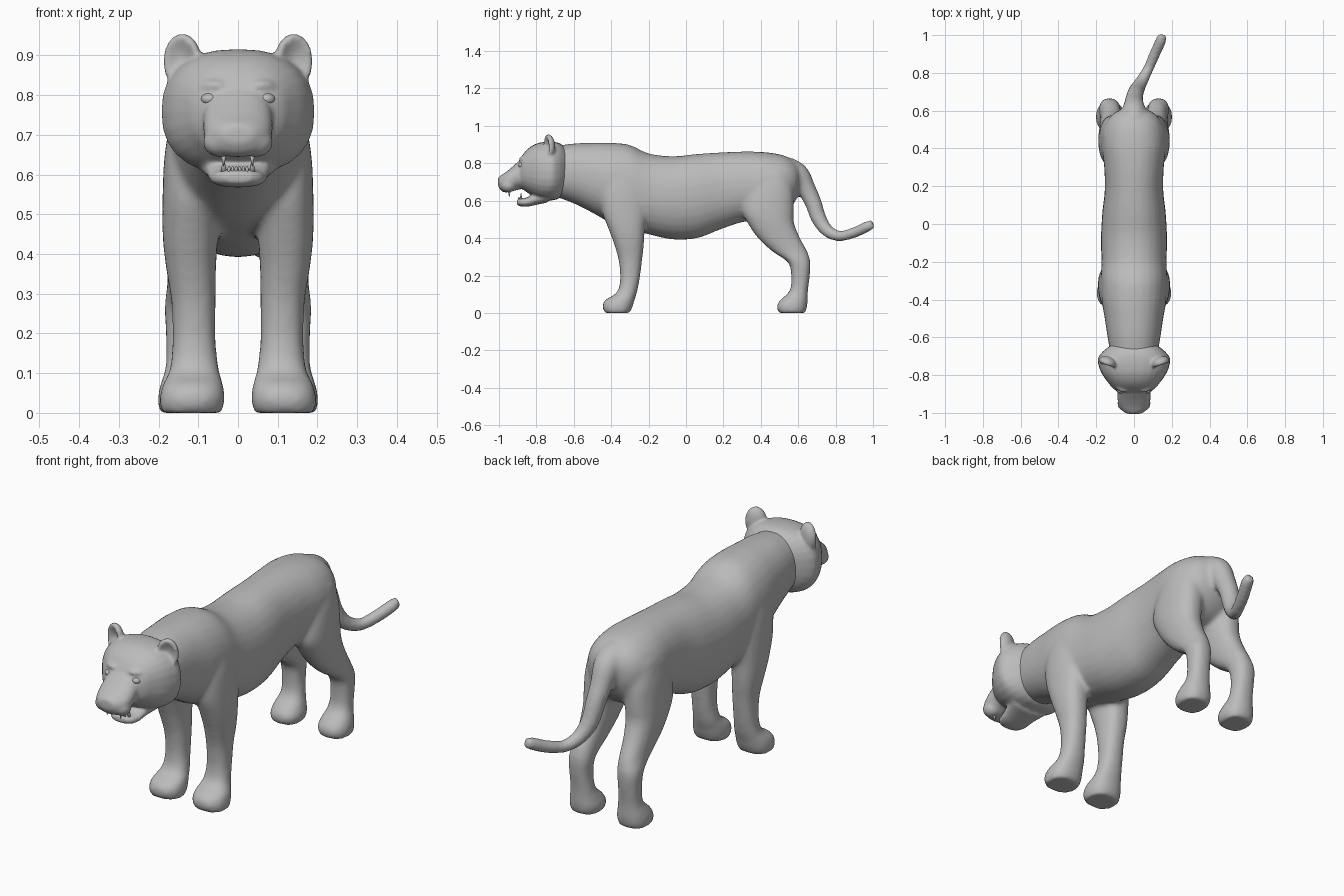
import bpy, bmesh, math
from mathutils import Vector, Matrix

if "Cube" in bpy.data.objects:
    bpy.data.objects.remove(bpy.data.objects["Cube"], do_unlink=True)

grey = bpy.data.materials.new("plain grey")
grey.use_nodes = True
grey.diffuse_color = (0.5, 0.5, 0.5, 1)
grey.node_tree.nodes["Principled BSDF"].inputs["Base Color"].default_value = (0.5, 0.5, 0.5, 1)
grey.node_tree.nodes["Principled BSDF"].inputs["Roughness"].default_value = 0.7

SIDES = 28


def spline(keys, steps=5):
    """Smooth interpolation through a list of equal-length tuples."""
    out = []
    for i in range(len(keys) - 1):
        a, b = keys[max(i - 1, 0)], keys[i]
        c, d = keys[i + 1], keys[min(i + 2, len(keys) - 1)]
        for s in range(steps):
            t = s / steps
            out.append([q + t / 2 * (r - p + t * (2 * p - 5 * q + 4 * r - u + t * (3 * (q - r) + u - p)))
                        for p, q, r, u in zip(a, b, c, d)])
    return out + [list(keys[-1])]


def oval(power):
    """Unit superellipse."""
    for k in range(SIDES):
        c, s = math.cos(math.tau * k / SIDES), math.sin(math.tau * k / SIDES)
        yield math.copysign(abs(c) ** (2 / power), c), math.copysign(abs(s) ** (2 / power), s)


def skin(bm, rings):
    rings = [[bm.verts.new(p) for p in ring] for ring in rings]
    for a, b in zip(rings, rings[1:]):
        for k in range(SIDES):
            bm.faces.new((a[k], a[k - 1], b[k - 1], b[k]))
    bm.faces.new(rings[0])
    bm.faces.new(rings[-1])


def loft_y(bm, keys, power=2.2):
    """Sections along y: y, half width, bottom, top."""
    skin(bm, [[(w * c, y, (lo + hi) / 2 + (hi - lo) / 2 * s) for c, s in oval(power)]
              for y, w, lo, hi in spline(keys)])


def loft_leg(bm, keys, side, power=2.3):
    """Sections along z: z, inner x, outer x, front y, back y."""
    skin(bm, [[(side * ((xi + xo) / 2 + (xo - xi) / 2 * c), (yf + yb) / 2 + (yb - yf) / 2 * s, z)
               for c, s in oval(power)] for z, xi, xo, yf, yb in spline(keys)])


def tube(bm, keys):
    """Round tube along a path: x, y, z, radius."""
    pts = spline(keys)
    rings = []
    for i, p in enumerate(pts):
        along = Vector(pts[min(i + 1, len(pts) - 1)][:3]) - Vector(pts[max(i - 1, 0)][:3])
        up = along.cross(Vector((1, 0, 0))).normalized()
        across = up.cross(along).normalized()
        rings.append([Vector(p[:3]) + p[3] * (c * across + s * up) for c, s in oval(2)])
    skin(bm, rings)


def ball(bm, centre, radii, turn=0, dent=0):
    """Ellipsoid; dent hollows its front side."""
    verts = bmesh.ops.create_uvsphere(bm, u_segments=24, v_segments=16, radius=1)["verts"]
    place = Matrix.Translation(centre) @ Matrix.Rotation(turn, 4, "Z") @ Matrix.Diagonal((*radii, 1))
    for v in verts:
        if v.co.y < 0:
            v.co.y += dent * max(0, 1 - 1.25 * (v.co.x ** 2 + v.co.z ** 2))
        v.co = place @ v.co


def finish(bm, name, voxel=0, smoothing=0):
    bmesh.ops.recalc_face_normals(bm, faces=bm.faces)
    mesh = bpy.data.meshes.new(name)
    bm.to_mesh(mesh)
    bm.free()
    mesh.materials.append(grey)
    mesh.shade_smooth()
    obj = bpy.data.objects.new(name, mesh)
    bpy.context.collection.objects.link(obj)
    if voxel:
        fuse = obj.modifiers.new("fuse", "REMESH")
        fuse.mode, fuse.voxel_size, fuse.use_smooth_shade = "VOXEL", voxel, True
        relax = obj.modifiers.new("relax", "SMOOTH")
        relax.factor, relax.iterations = 0.5, smoothing
    return obj


# Body: torso, legs and tail fused into one skin
bm = bmesh.new()
loft_y(bm, [(-.72, .12, .63, .89), (-.6, .14, .585, .906), (-.5, .155, .535, .91),
            (-.4, .172, .48, .91), (-.3, .176, .45, .898), (-.2, .173, .42, .853),
            (-.07, .175, .393, .838), (.06, .168, .4, .85), (.18, .155, .445, .858),
            (.3, .158, .485, .863), (.42, .17, .5, .86), (.52, .155, .53, .843),
            (.58, .115, .59, .81), (.61, .06, .66, .77)])

FRONT_LEG = [(.76, .05, .165, -.41, -.27), (.66, .05, .184, -.45, -.23), (.55, .045, .19, -.45, -.21),
             (.45, .05, .19, -.415, -.22), (.37, .055, .182, -.385, -.225), (.28, .056, .168, -.36, -.235),
             (.18, .056, .165, -.352, -.248), (.11, .048, .172, -.37, -.262), (.07, .037, .19, -.43, -.275),
             (.035, .033, .198, -.447, -.285), (0, .04, .195, -.435, -.3)]
HIND_LEG = [(.75, .03, .16, .36, .55), (.65, .02, .18, .32, .575), (.55, .03, .188, .3, .577),
            (.48, .04, .188, .33, .578), (.4, .055, .182, .385, .61), (.33, .065, .178, .46, .648),
            (.27, .072, .185, .545, .665), (.2, .078, .182, .562, .662), (.12, .072, .182, .555, .652),
            (.07, .058, .196, .505, .65), (.035, .05, .202, .485, .648), (0, .06, .198, .495, .638)]
for side in (-1, 1):
    loft_leg(bm, FRONT_LEG, side)
    loft_leg(bm, HIND_LEG, side)

tube(bm, [(0, .54, .765, .07), (0, .6, .735, .062), (0, .645, .66, .05), (.005, .68, .59, .045),
          (.015, .71, .505, .041), (.04, .755, .44, .034), (.075, .82, .411, .028),
          (.11, .9, .43, .029), (.14, .965, .46, .029), (.152, 1.0, .476, .024)])
finish(bm, "body", .011, 8)

# Head: skull, muzzle, jaw, brows and ears fused
bm = bmesh.new()
loft_y(bm, [(-.64, .12, .66, .88), (-.675, .165, .615, .907), (-.715, .192, .602, .915),
            (-.76, .184, .602, .914), (-.8, .166, .615, .905), (-.84, .137, .638, .882),
            (-.87, .112, .66, .85), (-.895, .075, .69, .81)], 2.4)
loft_y(bm, [(-.8, .1, .67, .84), (-.88, .088, .662, .82), (-.93, .087, .65, .78),
            (-.965, .08, .644, .752), (-.99, .06, .655, .735), (-1.005, .035, .68, .72)], 2.3)
loft_y(bm, [(-.74, .1, .59, .66), (-.8, .082, .578, .645), (-.85, .072, .568, .618),
            (-.885, .06, .57, .614), (-.905, .035, .58, .606)], 2.4)
ball(bm, (0, -.985, .715), (.04, .02, .02))
for side in (-1, 1):
    ball(bm, (side * .062, -.868, .823), (.036, .022, .016), side * .4)
    ball(bm, (side * .045, -.95, .682), (.043, .042, .038))
    ball(bm, (side * .14, -.735, .885), (.05, .034, .07), side * .35, 1.1)
finish(bm, "head", .007, 5)

# Eyes
bm = bmesh.new()
for side in (-1, 1):
    ball(bm, (side * .073, -.878, .79), (.021, .018, .015), side * .5)
finish(bm, "eyes")

# Teeth: four fangs and a row of small lower teeth
bm = bmesh.new()
for side in (-1, 1):
    for y, z, flip in ((-.945, .637, math.pi), (-.882, .625, 0)):
        place = Matrix.Translation((side * .036, y, z)) @ Matrix.Rotation(flip, 4, "X")
        bmesh.ops.create_cone(bm, cap_ends=True, segments=10, radius1=.008, radius2=.001,
                              depth=.034, matrix=place)
for k in range(6):
    ball(bm, ((k - 2.5) * .009, -.893, .612), (.004, .004, .009))
finish(bm, "teeth")
